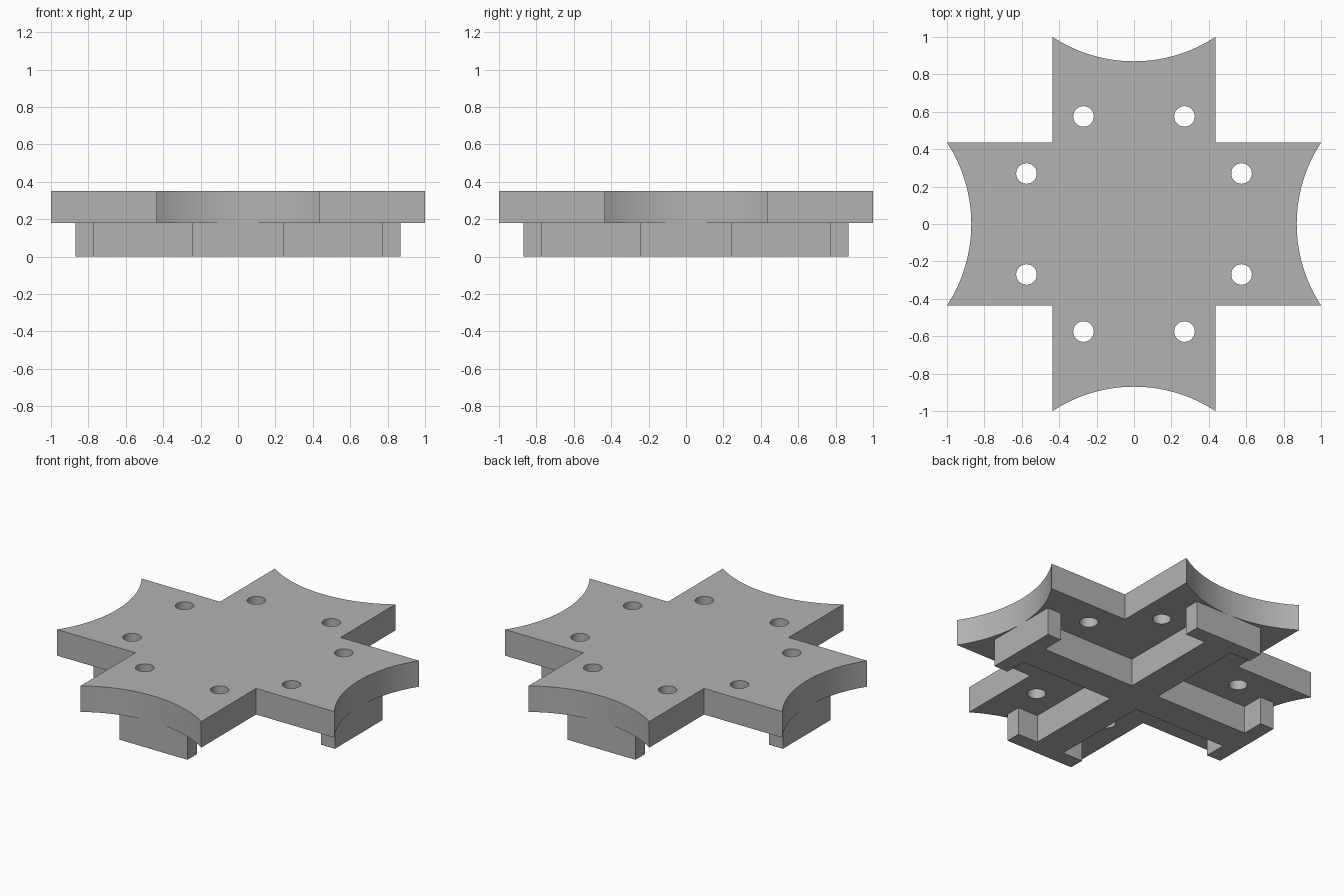
import bpy, bmesh
from math import pi, sin, cos, asin
from mathutils import Vector, Matrix

cube = bpy.data.objects.get("Cube")
if cube:
    bpy.data.objects.remove(cube, do_unlink=True)

# Heights and main plan sizes
BASE_TOP, PLATE_TOP = 0.18, 0.35
ARM, REACH, DIP = 0.435, 1.0, 0.87
RIB, CAP_IN, CAP_HALF = 0.1, 0.77, 0.245

grey = bpy.data.materials.new("plain grey")
grey.use_nodes = True
colour = (0.45, 0.45, 0.45, 1)
grey.diffuse_color = colour
grey.node_tree.nodes["Principled BSDF"].inputs["Base Color"].default_value = colour


def four_fold(points):
    """Repeat one arm's outline around the centre."""
    return [Matrix.Rotation(k * pi / 2, 2) @ Vector(p)
            for k in range(4) for p in points]


def circle(centre, radius, sides=32):
    return [Vector((centre[0] + radius * cos(2 * pi * i / sides),
                    centre[1] + radius * sin(2 * pi * i / sides)))
            for i in range(sides)]


def slab(name, loops, bottom, top):
    """Fill an outline with optional holes and extrude it upwards."""
    bm = bmesh.new()
    for loop in loops:
        verts = [bm.verts.new((p.x, p.y, bottom)) for p in loop]
        for a, b in zip(verts, verts[1:] + verts[:1]):
            bm.edges.new((a, b))
    bmesh.ops.triangle_fill(bm, use_beauty=True, edges=bm.edges[:],
                            normal=(0, 0, 1))
    result = bmesh.ops.extrude_face_region(bm, geom=bm.faces[:])
    raised = [g for g in result["geom"] if isinstance(g, bmesh.types.BMVert)]
    bmesh.ops.translate(bm, verts=raised, vec=(0, 0, top - bottom))
    bmesh.ops.recalc_face_normals(bm, faces=bm.faces[:])
    mesh = bpy.data.meshes.new(name)
    bm.to_mesh(mesh)
    bm.free()
    mesh.materials.append(grey)
    obj = bpy.data.objects.new(name, mesh)
    bpy.context.collection.objects.link(obj)
    bpy.ops.object.select_all(action='DESELECT')
    obj.select_set(True)
    bpy.context.view_layer.objects.active = obj
    bpy.ops.object.shade_smooth_by_angle(angle=pi / 6)
    return obj


# Cross plate: each arm ends in a concave arc
sag = REACH - DIP
radius = (ARM ** 2 + sag ** 2) / (2 * sag)
sweep = asin(ARM / radius)
steps = 32
arm = [(ARM, ARM)]
for i in range(steps + 1):
    a = sweep * (1 - 2 * i / steps)
    arm.append((radius * sin(a), DIP + radius * (1 - cos(a))))

# Two screw holes through each arm
holes = []
for k in range(4):
    turn = Matrix.Rotation(k * pi / 2, 2)
    for side in (-1, 1):
        holes.append(circle(turn @ Vector((side * 0.27, 0.575)), 0.055))

slab("cross_plate", [four_fold(arm)] + holes, BASE_TOP, PLATE_TOP)

# Cross rib below, with a T-shaped cap on each end
rib = [(RIB, RIB), (RIB, CAP_IN), (CAP_HALF, CAP_IN), (CAP_HALF, DIP),
       (-CAP_HALF, DIP), (-CAP_HALF, CAP_IN), (-RIB, CAP_IN)]
slab("cross_rib", [four_fold(rib)], 0, BASE_TOP)
